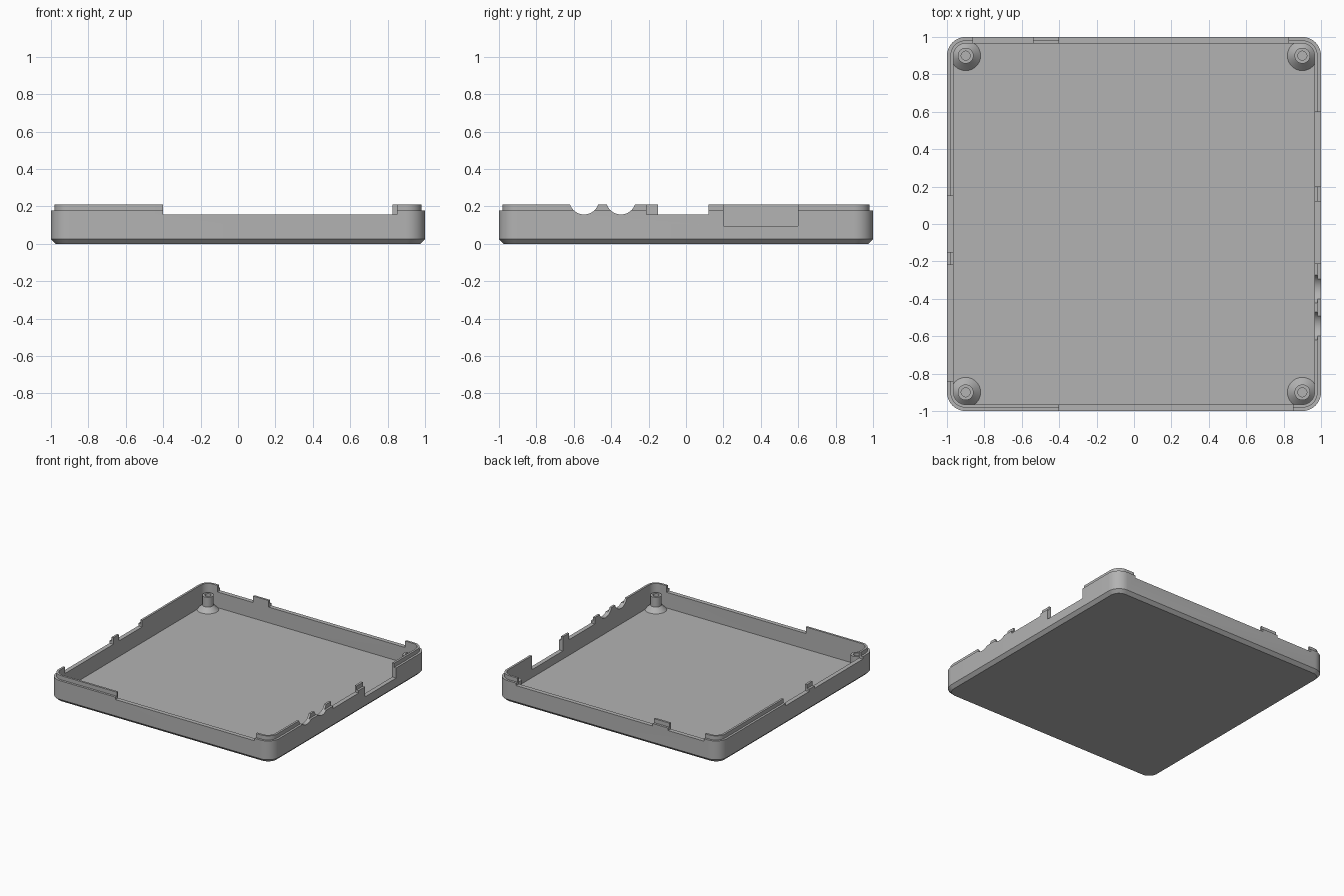
import bpy, bmesh, math
from mathutils import Matrix

if "Cube" in bpy.data.objects:
    bpy.data.objects.remove(bpy.data.objects["Cube"])

FLOOR, STEP, TOP, CUT = 0.03, 0.177, 0.21, 0.157
INNER, CORNER = 0.965, 0.1

grey = bpy.data.materials.new("grey plastic")
grey.use_nodes = True
color = (0.45, 0.45, 0.45, 1)
grey.diffuse_color = color
grey.node_tree.nodes["Principled BSDF"].inputs["Base Color"].default_value = color


def make_object(name, bm):
    bmesh.ops.recalc_face_normals(bm, faces=bm.faces)
    mesh = bpy.data.meshes.new(name)
    bm.to_mesh(mesh)
    bm.free()
    mesh.materials.append(grey)
    obj = bpy.data.objects.new(name, mesh)
    bpy.context.collection.objects.link(obj)
    return obj


def smooth(obj):
    bpy.ops.object.select_all(action="DESELECT")
    obj.select_set(True)
    bpy.context.view_layer.objects.active = obj
    bpy.ops.object.shade_smooth_by_angle(angle=math.radians(30))


def rounded_ring(bm, half, z, steps=10):
    """Square loop with rounded corners that stay concentric."""
    radius = CORNER - (1 - half)
    ring = []
    for quarter in range(4):
        mid = math.radians(45 + 90 * quarter)
        cx = math.copysign(1 - CORNER, math.cos(mid))
        cy = math.copysign(1 - CORNER, math.sin(mid))
        for i in range(steps + 1):
            a = math.radians(90 * (quarter + i / steps))
            ring.append(bm.verts.new((cx + radius * math.cos(a), cy + radius * math.sin(a), z)))
    return ring


def bridge(bm, a, b):
    for i in range(len(a)):
        j = (i + 1) % len(a)
        bm.faces.new((a[i], a[j], b[j], b[i]))


# Tray: chamfered base, outer wall, stepped lip, inner wall and floor
bm = bmesh.new()
section = [(0.975, 0), (1, 0.025), (1, STEP), (0.982, STEP),
           (0.982, TOP), (INNER, TOP), (INNER, FLOOR)]
rings = [rounded_ring(bm, half, z) for half, z in section]
for a, b in zip(rings, rings[1:]):
    bridge(bm, a, b)
bm.faces.new(rings[0])
bm.faces.new(rings[-1])
tray = make_object("tray", bm)

# Wall notches: side, start, end, bottom height
notches = [
    ("front", -0.40, 0.85, CUT),
    ("back", -0.86, -0.54, CUT),
    ("back", -0.40, 0.825, CUT),
    ("right", -0.21, 0.12, CUT),
    ("right", 0.20, 0.60, 0.095),
    ("left", -0.84, -0.22, CUT),
    ("left", -0.15, 0.15, CUT),
]
centres = {"front": (0, -1), "back": (0, 1), "right": (1, 0), "left": (-1, 0)}
bm = bmesh.new()
for side, start, end, bottom in notches:
    cx, cy = centres[side]
    mid, length, height = (start + end) / 2, end - start, 0.3 - bottom
    size = (0.12, length) if cx else (length, 0.12)
    place = (cx, mid) if cx else (mid, cy)
    bmesh.ops.create_cube(bm, size=1, matrix=Matrix.Translation((*place, bottom + height / 2))
                          @ Matrix.Diagonal((*size, height, 1)))

# Round cable notches
for y in (-0.545, -0.348):
    bmesh.ops.create_cone(bm, cap_ends=True, segments=48, radius1=0.08, radius2=0.08, depth=0.12,
                          matrix=Matrix.Translation((1, y, CUT + 0.08)) @ Matrix.Rotation(math.pi / 2, 4, "Y"))
cutter = make_object("notch_cutter", bm)
cutter.hide_render = True

# Apply the notches and drop the cutter
boolean = tray.modifiers.new("notches", "BOOLEAN")
boolean.operation = "DIFFERENCE"
boolean.solver = "EXACT"
boolean.object = cutter
bpy.context.view_layer.objects.active = tray
bpy.ops.object.modifier_apply(modifier=boolean.name)
bpy.data.objects.remove(cutter)
smooth(tray)


# Screw posts: conical foot, hollow cylinder
def screw_post(name, x, y, segments=32):
    bm = bmesh.new()
    profile = [(0.08, FLOOR), (0.042, 0.068), (0.042, 0.147), (0.024, 0.147), (0.024, 0.05)]
    loops = []
    for r, z in profile:
        angles = [2 * math.pi * i / segments for i in range(segments)]
        loops.append([bm.verts.new((x + r * math.cos(a), y + r * math.sin(a), z)) for a in angles])
    for a, b in zip(loops, loops[1:]):
        bridge(bm, a, b)
    bm.faces.new(loops[0])
    bm.faces.new(loops[-1])
    smooth(make_object(name, bm))


for y_name, y in (("front", -0.9), ("back", 0.9)):
    for x_name, x in (("right", -0.9), ("left", 0.9)):
        screw_post(f"{y_name}_{x_name}_screw_post", x, y)
